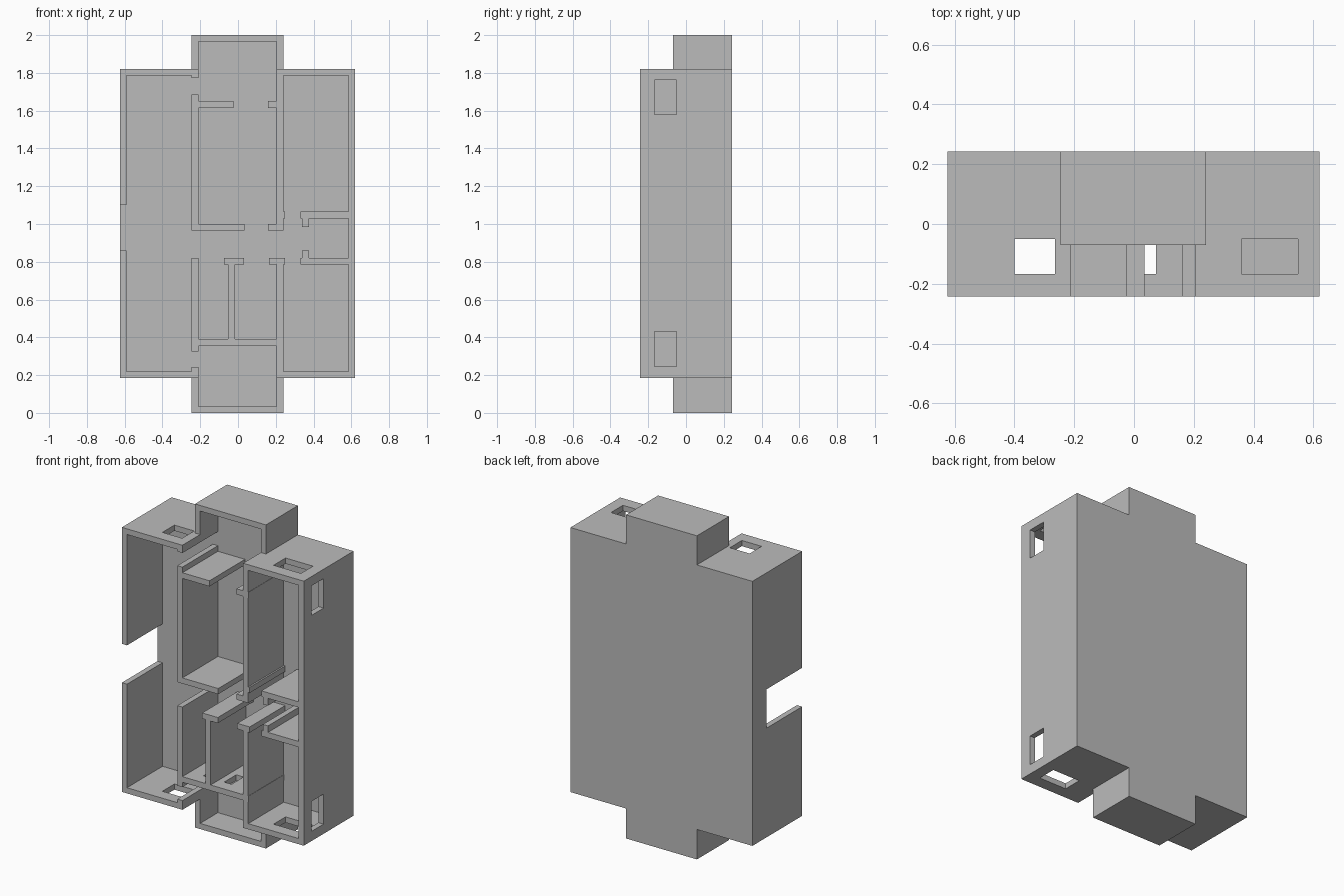
import bpy
import bmesh
from mathutils import Vector

cube = bpy.data.objects.get("Cube")
if cube:
    bpy.data.objects.remove(cube, do_unlink=True)

grey = bpy.data.materials.new("plain grey")
grey.use_nodes = True
grey.diffuse_color = (0.5, 0.5, 0.5, 1)
grey.node_tree.nodes["Principled BSDF"].inputs["Base Color"].default_value = (0.5, 0.5, 0.5, 1)

BACK, FLOOR, FRONT, BAY_FRONT = 0.243, 0.104, -0.243, -0.07
W = 0.035                      # wall thickness
LEFT, RIGHT = -0.624, 0.62     # outer faces of the main block
LOW, HIGH = 0.185, 1.82
HALL_L, HALL_R = -0.245, 0.205  # lower x of the two long inner walls
WIN_Y = (-0.167, -0.05)        # depth range shared by all windows


def box(name, x, y, z):
    """Box from (min, max) ranges."""
    bm = bmesh.new()
    bmesh.ops.create_cube(bm, size=1)
    size = Vector((x[1] - x[0], y[1] - y[0], z[1] - z[0]))
    mid = Vector((x[0] + x[1], y[0] + y[1], z[0] + z[1])) / 2
    for v in bm.verts:
        v.co = v.co * size + mid
    mesh = bpy.data.meshes.new(name)
    bm.to_mesh(mesh)
    bm.free()
    mesh.materials.append(grey)
    obj = bpy.data.objects.new(name, mesh)
    bpy.context.collection.objects.link(obj)
    return obj


def wall(name, x, z, front=FRONT, windows=()):
    """Wall standing on the floor slab, with optional (x, z) window openings."""
    obj = box(name, x, (front, FLOOR + 0.01), z)
    for wx, wz in windows:
        cutter = box("window_cutter", wx, WIN_Y, wz)
        mod = obj.modifiers.new("window", "BOOLEAN")
        mod.solver = "EXACT"
        mod.object = cutter
        bpy.context.view_layer.update()
        graph = bpy.context.evaluated_depsgraph_get()
        mesh = bpy.data.meshes.new_from_object(obj.evaluated_get(graph))
        obj.modifiers.clear()
        obj.data = mesh
        bpy.data.objects.remove(cutter, do_unlink=True)
    return obj


def upright(name, x, z0, z1, **kw):
    return wall(name, (x, x + W), (z0, z1), **kw)


def level(name, z, x0, x1, **kw):
    return wall(name, (x0, x1), (z, z + W), **kw)


# Floor slab: a cross-shaped plate
outline = [(LEFT, LOW), (HALL_L, LOW), (HALL_L, 0), (HALL_R + W, 0), (HALL_R + W, LOW), (RIGHT, LOW),
           (RIGHT, HIGH), (HALL_R + W, HIGH), (HALL_R + W, 2), (HALL_L, 2), (HALL_L, HIGH), (LEFT, HIGH)]
bm = bmesh.new()
plate = bm.faces.new([bm.verts.new((x, FLOOR, z)) for x, z in outline])
ext = bmesh.ops.extrude_face_region(bm, geom=[plate], use_keep_orig=True)
for v in ext["geom"]:
    if isinstance(v, bmesh.types.BMVert):
        v.co.y = BACK
bmesh.ops.recalc_face_normals(bm, faces=bm.faces)
mesh = bpy.data.meshes.new("floor_slab")
bm.to_mesh(mesh)
bm.free()
mesh.materials.append(grey)
bpy.context.collection.objects.link(bpy.data.objects.new("floor_slab", mesh))

# Outer walls and bays, lower and upper
for end, z, bay_z, bay_range in (("lower", LOW, 0, (0, LOW)),
                                 ("upper", HIGH - W, 2 - W, (HIGH, 2))):
    zz = (z - 1, z + 1)
    level(end + "_left_wing_wall", z, LEFT, HALL_L + W, windows=[((-0.4, -0.265), zz)])
    level(end + "_right_wing_wall", z, HALL_R, RIGHT, windows=[((0.36, 0.548), zz)])
    level(end + "_bay_end", bay_z, HALL_L, HALL_R + W, front=BAY_FRONT)
    for side, x in (("left", HALL_L), ("right", HALL_R)):
        upright(f"{end}_bay_{side}_wall", x, *bay_range, front=BAY_FRONT)
upright("entrance_wall_lower", LEFT, LOW, 0.86)
upright("entrance_wall_upper", LEFT, 1.1, HIGH)
upright("window_wall", RIGHT - W, LOW, HIGH,
        windows=[((0.5, 0.7), (1.58, 1.762)), ((0.5, 0.7), (0.245, 0.43))])

# Long inner walls
upright("hall_left_stub_lower", HALL_L, LOW, 0.242)
upright("hall_left_wall_lower", HALL_L, 0.325, 0.82)
upright("hall_left_wall_upper", HALL_L, 0.965, 1.685)
upright("hall_left_stub_upper", HALL_L, 1.772, HIGH)
upright("hall_right_wall_lower", HALL_R, LOW, 0.82)
upright("hall_right_wall_upper", HALL_R, 0.965, HIGH)

# Cross walls of the middle rooms
EDGE = HALL_R + W + 0.002
level("upper_room_wall", 1.615, HALL_L + W, -0.025)
level("upper_room_stub", 1.615, 0.16, EDGE)
level("middle_room_wall", 0.965, HALL_L, 0.035)
level("middle_room_stub", 0.965, 0.16, HALL_R + W)
level("small_room_head", 0.785, -0.075, 0.032)
level("small_room_stub", 0.785, 0.165, 0.25)
level("small_room_base", 0.355, HALL_L + W, EDGE,
      windows=[((-0.12, -0.07), (0.3, 0.5)), ((0.023, 0.073), (0.3, 0.5))])
upright("small_room_divider", -0.052, 0.37, 0.8)

# Right-hand room walls with door returns
level("right_stub", 1.03, HALL_R, 0.25)
level("right_room_upper_wall", 1.03, 0.33, RIGHT)
level("right_room_lower_wall", 0.785, 0.33, RIGHT)
upright("right_room_upper_return", 0.34, 0.985, 1.04)
upright("right_room_lower_return", 0.34, 0.81, 0.86)
